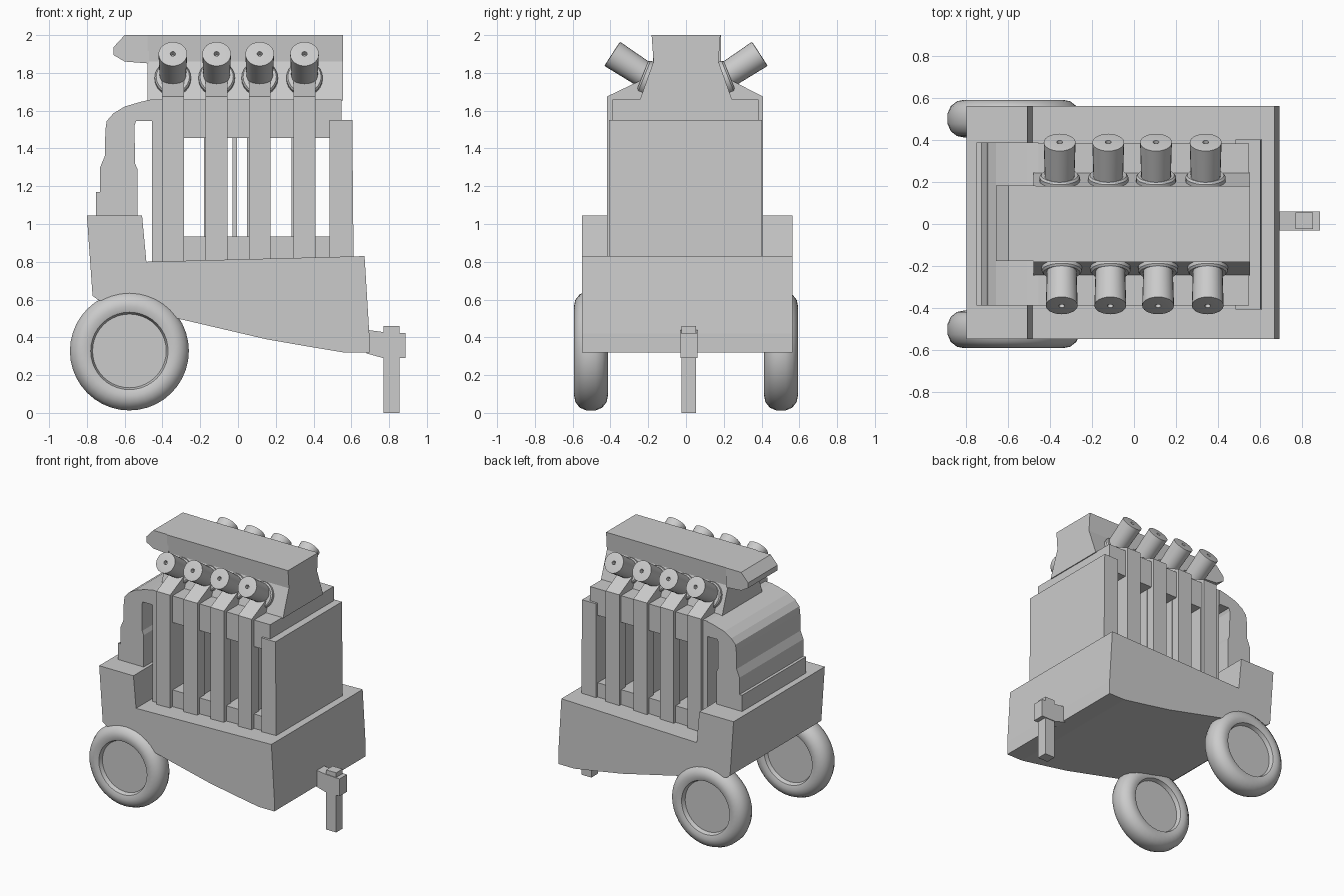
import bpy, bmesh, math
from mathutils import Matrix, Vector

if "Cube" in bpy.data.objects:
    bpy.data.objects.remove(bpy.data.objects["Cube"])


def finish(name, bm, smooth=False):
    bmesh.ops.remove_doubles(bm, verts=bm.verts, dist=1e-5)
    bmesh.ops.recalc_face_normals(bm, faces=bm.faces)
    me = bpy.data.meshes.new(name)
    bm.to_mesh(me)
    bm.free()
    ob = bpy.data.objects.new(name, me)
    bpy.context.collection.objects.link(ob)
    if smooth:
        bpy.ops.object.select_all(action='DESELECT')
        bpy.context.view_layer.objects.active = ob
        ob.select_set(True)
        bpy.ops.object.shade_smooth_by_angle(angle=math.radians(35))
    return ob


def prism(name, pts, lo, hi, axis='y'):
    """Extrude a profile: (x, z) along y, or (y, z) along x."""
    def place(p, d):
        return (p[0], d, p[1]) if axis == 'y' else (d, p[0], p[1])
    bm = bmesh.new()
    f = bm.faces.new([bm.verts.new(place(p, lo)) for p in pts])
    ext = bmesh.ops.extrude_face_region(bm, geom=[f])
    verts = [v for v in ext['geom'] if isinstance(v, bmesh.types.BMVert)]
    shift = (0, hi - lo, 0) if axis == 'y' else (hi - lo, 0, 0)
    bmesh.ops.translate(bm, verts=verts, vec=shift)
    return finish(name, bm)


def box(name, x0, x1, y0, y1, z0, z1):
    return prism(name, [(x0, z0), (x1, z0), (x1, z1), (x0, z1)], y0, y1)


def lathe(name, profile, origin, direction, segs=24):
    """Spin (radius, height) points around an axis."""
    bm = bmesh.new()
    vs = [bm.verts.new((r, 0, h)) for r, h in profile]
    es = [bm.edges.new(e) for e in zip(vs, vs[1:])]
    bmesh.ops.spin(bm, geom=vs + es, cent=(0, 0, 0), axis=(0, 0, 1),
                   angle=math.tau, steps=segs)
    rot = Vector(direction).to_track_quat('Z', 'Y').to_matrix().to_4x4()
    bm.transform(Matrix.Translation(origin) @ rot)
    return finish(name, bm, True)


# Trolley hull with raised rear
prism("hull", [(-0.80, 1.045), (-0.508, 1.045), (-0.485, 0.80), (0.67, 0.83),
               (0.695, 0.42), (0.695, 0.32), (0.56, 0.32), (0.35, 0.355),
               (0.15, 0.39), (-0.3, 0.495), (-0.74, 0.597), (-0.77, 0.62)],
      -0.55, 0.563)

# Engine block frame with open sides
box("block_sill", -0.285, 0.485, -0.39, 0.385, 0.78, 0.935)
box("block_top", -0.455, 0.548, -0.39, 0.385, 1.455, 1.66)
box("block_rear_post", -0.455, -0.285, -0.39, 0.385, 0.78, 1.455)
prism("block_front_plate", [(0.485, 0.8), (0.612, 0.8), (0.605, 1.55), (0.485, 1.55)],
      -0.408, 0.403)

# Curved rear cover
prism("rear_cover", [(-0.455, 1.66), (-0.51, 1.648), (-0.60, 1.622), (-0.66, 1.585),
                     (-0.695, 1.545), (-0.702, 1.50), (-0.705, 1.36), (-0.73, 1.30),
                     (-0.73, 1.17), (-0.752, 1.17), (-0.752, 1.03), (-0.532, 1.03),
                     (-0.532, 1.29), (-0.545, 1.32), (-0.548, 1.52), (-0.54, 1.545),
                     (-0.455, 1.545)], -0.39, 0.39)

# Upper manifold and rear intake
prism("manifold", [(-0.182, 2.0), (0.182, 2.0), (0.172, 1.86), (0.245, 1.655),
                   (-0.245, 1.655), (-0.172, 1.86)], -0.48, 0.555, 'x')
prism("intake", [(-0.47, 2.0), (-0.60, 2.0), (-0.66, 1.935), (-0.66, 1.895),
                 (-0.60, 1.86), (-0.47, 1.85)], -0.176, 0.185)

# Columns, stacks and flanges on both sides
for s, dx in ((-1, 0.0), (1, -0.01)):
    for i, cx in enumerate((-0.345, -0.113, 0.115, 0.352)):
        x = cx + dx
        o = 0.418 if s < 0 else 0.408
        prism(f"column_{i}_{s}", [(s * o, 0.78), (s * o, 1.675), (s * 0.23, 1.765),
                                  (s * 0.20, 1.6), (s * 0.33, 1.56), (s * 0.33, 0.78)],
              x - 0.058, x + 0.058, 'x')
        a, b = math.radians(33), math.radians(22)
        lathe(f"stack_{i}_{s}", [(0, 0), (0.07, 0), (0.076, 0.226), (0.06, 0.228),
                                 (0.014, 0.228), (0.01, 0.20), (0, 0.20)],
              (x, s * 0.2, 1.777), (0, s * math.cos(a), math.sin(a)), 24)
        lathe(f"flange_{i}_{s}", [(0, -0.03), (0.096, -0.03), (0.096, 0.02),
                                  (0.088, 0.03), (0, 0.03)],
              (x, s * 0.205, 1.768), (0, s * math.cos(b), math.sin(b)), 24)

# Inner cylinder walls behind the columns
for i, cx in enumerate((-0.235, -0.113, 0.115, 0.35)):
    if i:
        box(f"cylinder_wall_{i}", cx - 0.05, cx + 0.05, -0.34, 0.34, 0.93, 1.46)
box("centre_rod", -0.03, -0.004, -0.013, 0.013, 0.93, 1.46)

# Wheels
tyre = [(0, 0.05), (0.195, 0.05), (0.205, 0.08), (0.235, 0.09), (0.27, 0.083),
        (0.30, 0.06), (0.315, 0.025)]
tyre += [(r, -h) for r, h in reversed(tyre)]
for s in (-1, 1):
    lathe(f"wheel_{s}", tyre, (-0.575, s * 0.503, 0.328), (0, s, 0), 40)

# Tow hitch and support leg
prism("hitch_arm", [(0.68, 0.44), (0.77, 0.428), (0.855, 0.424), (0.888, 0.424),
                    (0.888, 0.29), (0.77, 0.29), (0.68, 0.315)], -0.03, 0.06)
box("hitch_leg", 0.77, 0.855, -0.024, 0.054, 0, 0.46)
